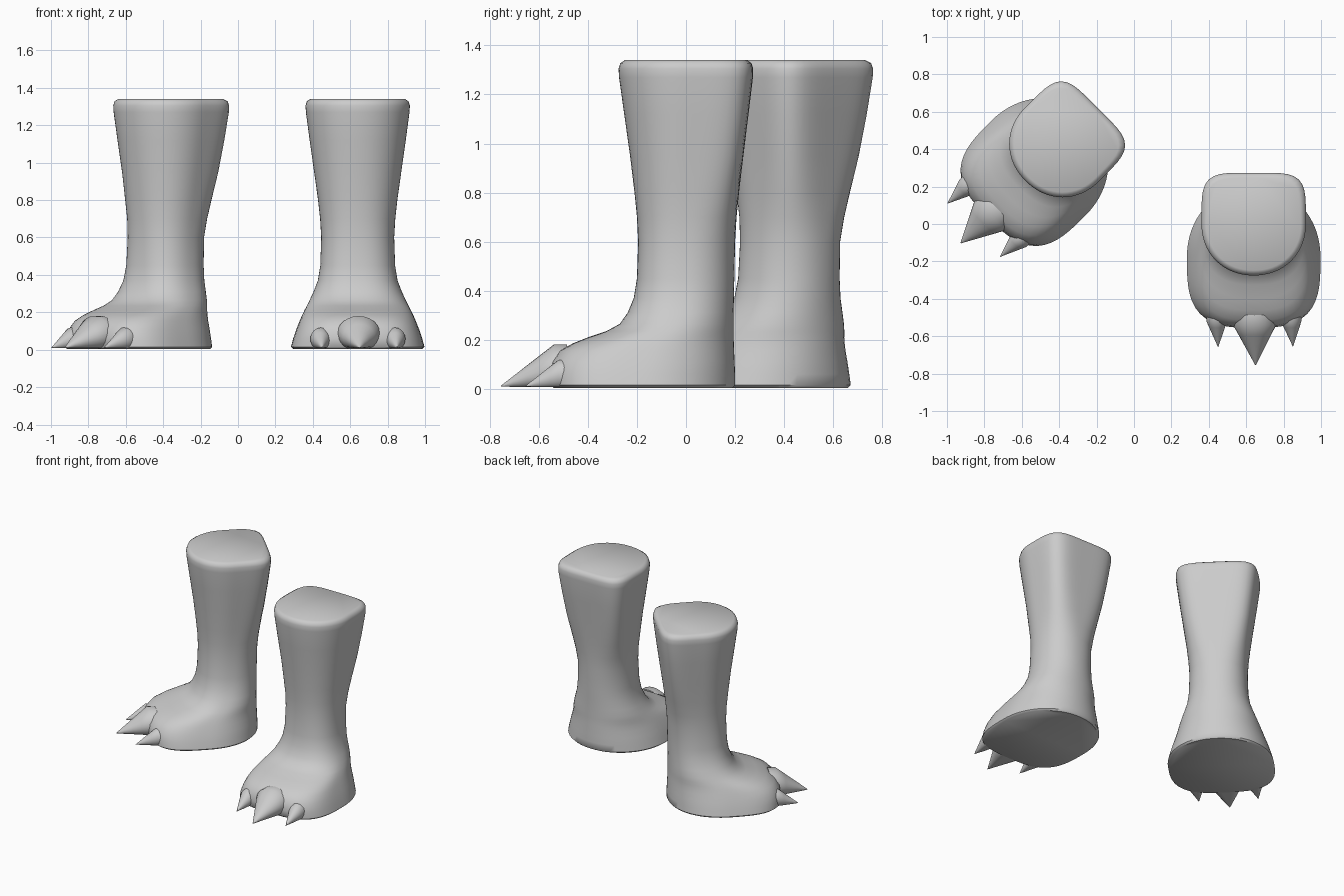
import bpy, bmesh
from math import sin, cos, pi, radians

if "Cube" in bpy.data.objects:
    bpy.data.objects.remove(bpy.data.objects["Cube"])

# Leg rings: z, half width, front y, back y, y of widest point, front and back squareness
RINGS = [
    (0.004, .345, -.54, .19, -.18, 3.2, 2.1),
    (0.015, .357, -.552, .20, -.18, 3.2, 2.1),
    (0.06, .345, -.555, .20, -.18, 3.2, 2.1),
    (0.11, .328, -.548, .198, -.17, 3.1, 2.1),
    (0.155, .31, -.515, .196, -.16, 3.0, 2.1),
    (0.185, .297, -.462, .195, -.14, 2.8, 2.1),
    (0.21, .285, -.40, .194, -.115, 2.6, 2.1),
    (0.235, .272, -.325, .194, -.08, 2.5, 2.1),
    (0.265, .257, -.27, .194, -.05, 2.4, 2.1),
    (0.31, .236, -.238, .194, -.025, 2.4, 2.1),
    (0.37, .213, -.213, .195, -.01, 2.4, 2.1),
    (0.45, .20, -.20, .197, 0, 2.4, 2.1),
    (0.60, .195, -.195, .20, 0, 2.3, 2.2),
    (0.70, .201, -.20, .206, 0, 2.2, 2.6),
    (0.80, .212, -.21, .216, 0, 2.2, 3.2),
    (0.95, .233, -.228, .234, 0, 2.1, 4.2),
    (1.12, .257, -.252, .255, 0, 2.1, 4.7),
    (1.27, .277, -.273, .273, 0, 2.1, 4.8),
    (1.305, .279, -.275, .274, 0, 2.1, 4.8),
    (1.328, .272, -.268, .267, 0, 2.1, 4.8),
    (1.341, .252, -.248, .247, 0, 2.1, 4.6),
]
N = 64


def loft(name, rings, place):
    """Skin a stack of closed rings, cap both ends and place the object."""
    bm = bmesh.new()
    rows = [[bm.verts.new(p) for p in ring] for ring in rings]
    for a, b in zip(rows, rows[1:]):
        n = len(a)
        for i in range(n):
            j = (i + 1) % n
            bm.faces.new((a[i], a[j], b[j], b[i]))
    bm.faces.new(rows[0][::-1])
    bm.faces.new(rows[-1])
    bmesh.ops.recalc_face_normals(bm, faces=bm.faces[:])
    me = bpy.data.meshes.new(name)
    bm.to_mesh(me)
    bm.free()
    ob = bpy.data.objects.new(name, me)
    bpy.context.collection.objects.link(ob)
    ob.location = (place[0], place[1], 0)
    ob.rotation_euler.z = place[2]
    bpy.context.view_layer.objects.active = ob
    ob.select_set(True)
    bpy.ops.object.shade_smooth_by_angle(angle=radians(45))
    ob.select_set(False)
    return ob


def leg_ring(z, w, front, back, mid, nf, nb):
    """Rounded outline with separate front and back curvature."""
    pts = []
    for i in range(N):
        a = 2 * pi * i / N
        c, s = cos(a), sin(a)
        n, depth = (nb, back - mid) if s >= 0 else (nf, mid - front)
        r = (abs(c) ** n + abs(s) ** n) ** (-1 / n)
        pts.append((w * c * r, mid + depth * s * r, z))
    return pts


def claw_rings(x, tip_x, base_y, tip_y, half_w, height):
    """Cone with a flattened underside, sloping down to a tip on the ground."""
    rings = []
    for t in (-0.25, 0, 0.25, 0.5, 0.75, 0.985):
        k = 1 - max(t, 0)
        cx = x + (tip_x - x) * max(t, 0)
        y = base_y + (tip_y - base_y) * t
        ring = []
        for i in range(24):
            a = 2 * pi * i / 24
            z = 0.01 + k * (height * 0.44 + height * 0.56 * sin(a))
            ring.append((cx + k * half_w * cos(a), y, max(z, 0.008)))
        rings.append(ring)
    return rings


# Claws: base x, tip x, base y, tip y, half width, height
CLAWS = {
    "outer_claw": (-.198, -.19, -.52, -.66, .055, .108),
    "middle_claw": (.005, .01, -.54, -.758, .115, .17),
    "inner_claw": (.20, .21, -.52, -.657, .055, .108),
}

# Straight foot, and its mirrored twin turned 45 degrees
for side, mirror, place in (("right", 1, (.64, 0, 0)),
                            ("left", -1, (-.3855, .4245, -pi / 4))):
    loft(side + "_leg", [leg_ring(*r) for r in RINGS], place)
    for name, (x, tx, by, ty, w, h) in CLAWS.items():
        loft(side + "_" + name, claw_rings(mirror * x, mirror * tx, by, ty, w, h), place)
